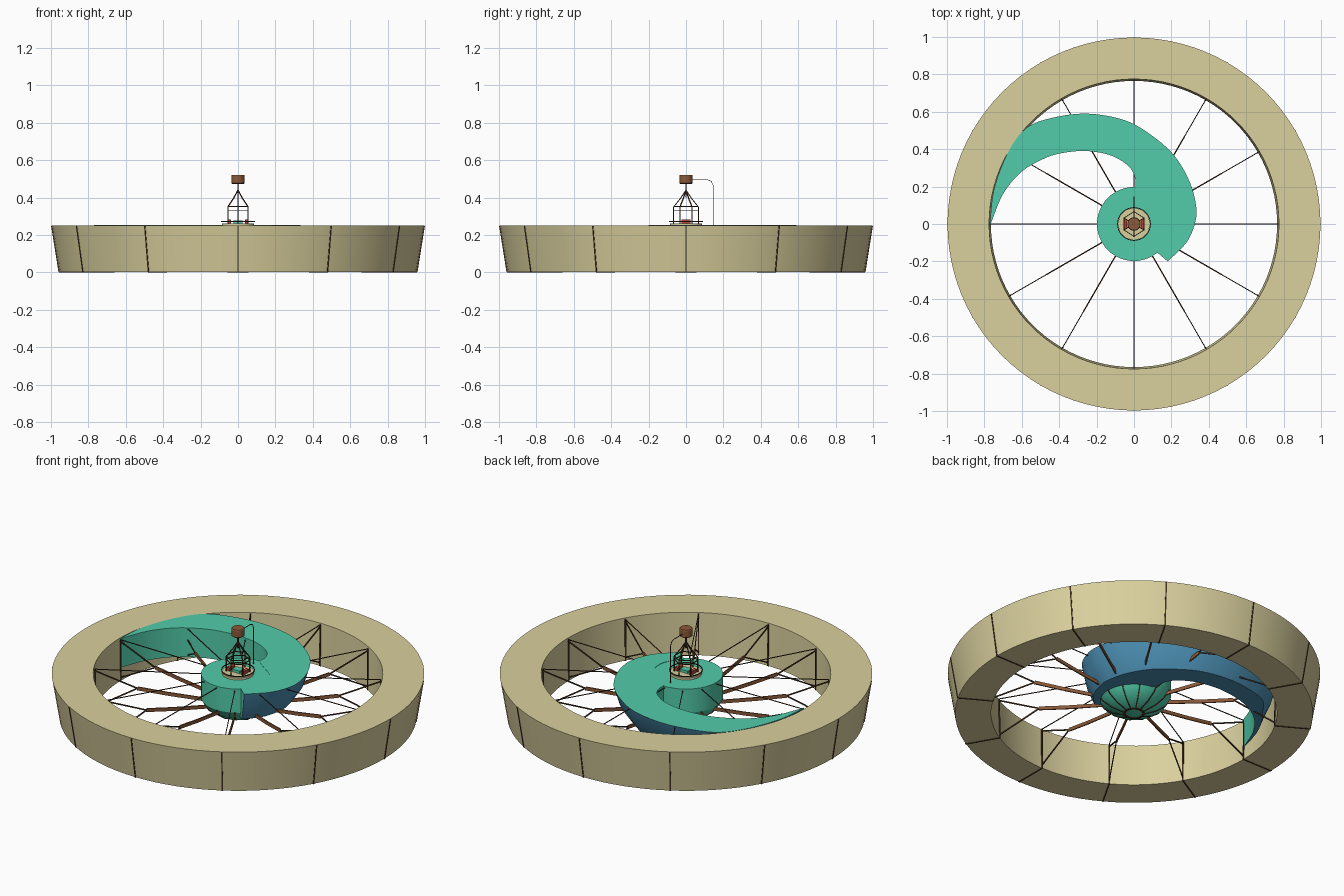
import bpy, bmesh, math
from mathutils import Vector, Matrix

if "Cube" in bpy.data.objects:
    bpy.data.objects.remove(bpy.data.objects["Cube"])


def mat(name, c):
    m = bpy.data.materials.new(name)
    m.diffuse_color = (*c, 1)
    m.use_nodes = True
    m.node_tree.nodes["Principled BSDF"].inputs["Base Color"].default_value = m.diffuse_color
    return m


SAND = mat("sand", (0.70, 0.63, 0.34))
TEAL = mat("teal", (0.085, 0.60, 0.40))
BLUE = mat("blue", (0.07, 0.27, 0.44))
BROWN = mat("brown", (0.26, 0.10, 0.04))
DARK = mat("dark_brown", (0.06, 0.03, 0.015))
RED = mat("red", (0.5, 0.06, 0.03))


def finish(name, bm, mats, smooth=False, fix=True):
    if fix:
        bmesh.ops.recalc_face_normals(bm, faces=bm.faces)
    me = bpy.data.meshes.new(name)
    bm.to_mesh(me)
    bm.free()
    ob = bpy.data.objects.new(name, me)
    bpy.context.collection.objects.link(ob)
    for m in mats:
        me.materials.append(m)
    if smooth:
        bpy.ops.object.select_all(action='DESELECT')
        ob.select_set(True)
        bpy.context.view_layer.objects.active = ob
        bpy.ops.object.shade_smooth_by_angle(angle=math.radians(30))
    return ob


def lathe(name, profile, n, m, closed=False):
    """Revolve (radius, z) points about z; open profiles get end caps."""
    bm = bmesh.new()
    rings = [[bm.verts.new((r * math.cos(2 * math.pi * i / n),
                            r * math.sin(2 * math.pi * i / n), z)) for i in range(n)]
             for r, z in profile]
    pairs = list(zip(rings, rings[1:] + rings[:1])) if closed else list(zip(rings, rings[1:]))
    for a, b in pairs:
        for i in range(n):
            j = (i + 1) % n
            bm.faces.new((a[i], a[j], b[j], b[i]))
    if not closed:
        bm.faces.new(rings[0])
        bm.faces.new(rings[-1])
    return finish(name, bm, [m], True)


def bar(bm, a, b, w, h):
    """Box beam between two points, w sideways and h in the vertical plane."""
    a, b = Vector(a), Vector(b)
    d = (b - a).normalized()
    side = d.cross(Vector((0, 0, 1)))
    if side.length < 1e-3:
        side = Vector((1, 0, 0))
    side.normalize()
    up = side.cross(d)
    m = Matrix((d * (b - a).length, side * w, up * h)).transposed().to_4x4()
    m.translation = (a + b) / 2
    bmesh.ops.create_cube(bm, size=1, matrix=m)


def path(bm, pts, w, h):
    for a, b in zip(pts, pts[1:]):
        bar(bm, a, b, w, h)


# Large outer ring
lathe("outer_ring", [(0.957, 0.003), (0.997, 0.25), (0.775, 0.25), (0.765, 0.003)], 96, SAND, True)

# Ribs wrapped round the ring section, and the spoke trusses
ribs, beams, wires, hubribs = (bmesh.new() for _ in range(4))
for k in range(12):
    t = k * math.pi / 6
    P = lambda r, z: (r * math.cos(t), r * math.sin(t), z)
    path(ribs, [P(0.767, 0.245), P(0.765, 0.003), P(0.957, 0.003), P(0.996, 0.247)], 0.007, 0.006)
    path(beams, [P(0.18, 0.09), P(0.38, 0.115), P(0.54, 0.14)], 0.007, 0.02)
    bar(wires, P(0.54, 0.14), P(0.77, 0.02), 0.005, 0.007)
    bar(wires, P(0.54, 0.14), P(0.77, 0.235), 0.005, 0.007)
    bar(wires, P(0.19, 0.24), P(0.77, 0.244), 0.004, 0.004)
    path(hubribs, [P(0.05, 0.003), P(0.12, 0.03), P(0.17, 0.065), P(0.198, 0.11)], 0.006, 0.006)
finish("ring_ribs", ribs, [DARK])
finish("spoke_beams", beams, [BROWN])
finish("spoke_wires", wires, [DARK])
finish("hub_ribs", hubribs, [DARK])

# Central hub with bowl-shaped underside
lathe("hub", [(0.05, 0.003), (0.12, 0.03), (0.17, 0.065), (0.198, 0.11), (0.198, 0.25)], 48, TEAL)
lathe("hub_bottom_band", [(0.045, 0.0), (0.056, 0.0), (0.056, 0.008), (0.045, 0.008)], 32, DARK, True)

# Spiral wing: paired outer and inner outline points, from ring tip to hub
outer = [(-.77, 0), (-.75, .18), (-.68, .37), (-.58, .51), (-.44, .567), (-.25, .59), (-.05, .555),
         (.10, .47), (.22, .36), (.30, .22), (.333, .09), (.325, 0), (.28, -.10), (.18, -.20)]
inner = [(-.768, -.005), (-.70, .16), (-.60, .28), (-.48, .35), (-.38, .38), (-.25, .39), (-.12, .365),
         (-.03, .31), (.005, .25), (.02, .18), (.15, .08), (.18, 0), (.16, -.08), (.11, -.14)]


def spline(pts, sub=5):
    v = [Vector(p) for p in pts]
    out = []
    for i in range(len(v) - 1):
        p0, p1, p2, p3 = v[max(i - 1, 0)], v[i], v[i + 1], v[min(i + 2, len(v) - 1)]
        for s in range(sub):
            t = s / sub
            out.append(0.5 * (2 * p1 + (p2 - p0) * t + (2 * p0 - 5 * p1 + 4 * p2 - p3) * t * t
                              + (3 * p1 - p0 - 3 * p2 + p3) * t ** 3))
    return out + [v[-1]]


bm = bmesh.new()
secs = []
for o, i in zip(spline(outer), spline(inner)):
    gap = i - o
    cut = min(0.085, gap.length * 0.6)
    low = o + gap.normalized() * cut
    mid = o + gap.normalized() * cut * 0.35
    secs.append([bm.verts.new((p.x, p.y, z)) for p, z in
                 ((i, 0.252), (o, 0.252), (mid, 0.16), (low, 0.08), (i, 0.08))])
for a, b in zip(secs, secs[1:]):
    for k in range(5):
        n = (k + 1) % 5
        f = bm.faces.new((a[k], a[n], b[n], b[k]))
        f.material_index = 1 if k in (1, 2, 3) else 0
bm.faces.new(secs[0])
bm.faces.new(secs[-1])
finish("spiral_wing", bm, [TEAL, BLUE], True)

# Cabin platform on the hub
lathe("cabin_floor", [(0.085, 0.25), (0.085, 0.262)], 32, SAND)
lathe("cabin_rail", [(0.086, 0.27), (0.09, 0.27), (0.09, 0.275), (0.086, 0.275)], 32, DARK, True)

# Cabin cage: corner posts, side posts, sloping roof bars and hoops
bm = bmesh.new()
feet = [(.054, .032), (0, .066), (-.054, .032), (-.054, -.032), (0, -.066), (.054, -.032)]
for x, y in feet:
    path(bm, [(x, y, 0.255), (x, y, 0.35), (x * .45, y * .45, 0.395), (0, 0, 0.44)], 0.005, 0.005)
for z in (0.33, 0.352):
    for (ax, ay), (bx, by) in zip(feet, feet[1:] + feet[:1]):
        bar(bm, (ax, ay, z), (bx, by, z), 0.004, 0.004)
bar(bm, (0, 0, 0.40), (0, 0, 0.48), 0.008, 0.008)
finish("cabin_cage", bm, [DARK])

# Seats and console inside the cabin
bm = bmesh.new()
for s in (-1, 1):
    bar(bm, (s * .045, -.025, .272), (s * .045, .025, .272), 0.016, 0.02)
finish("seats", bm, [RED])
bm = bmesh.new()
bar(bm, (-.025, 0, .27), (.025, 0, .27), 0.04, 0.016)
finish("console", bm, [TEAL])

# Lantern cap on the mast
lathe("mast_cap", [(0.03, 0.473), (0.036, 0.478), (0.036, 0.515), (0.033, 0.52)], 24, BROWN)

# Bent pipe from the cap down to the wing
bm = bmesh.new()
path(bm, [(0, .03, .495), (0, .115, .495), (0, .135, .487), (0, .145, .465), (0, .145, .25)], 0.003, 0.003)
finish("bent_pipe", bm, [DARK])
